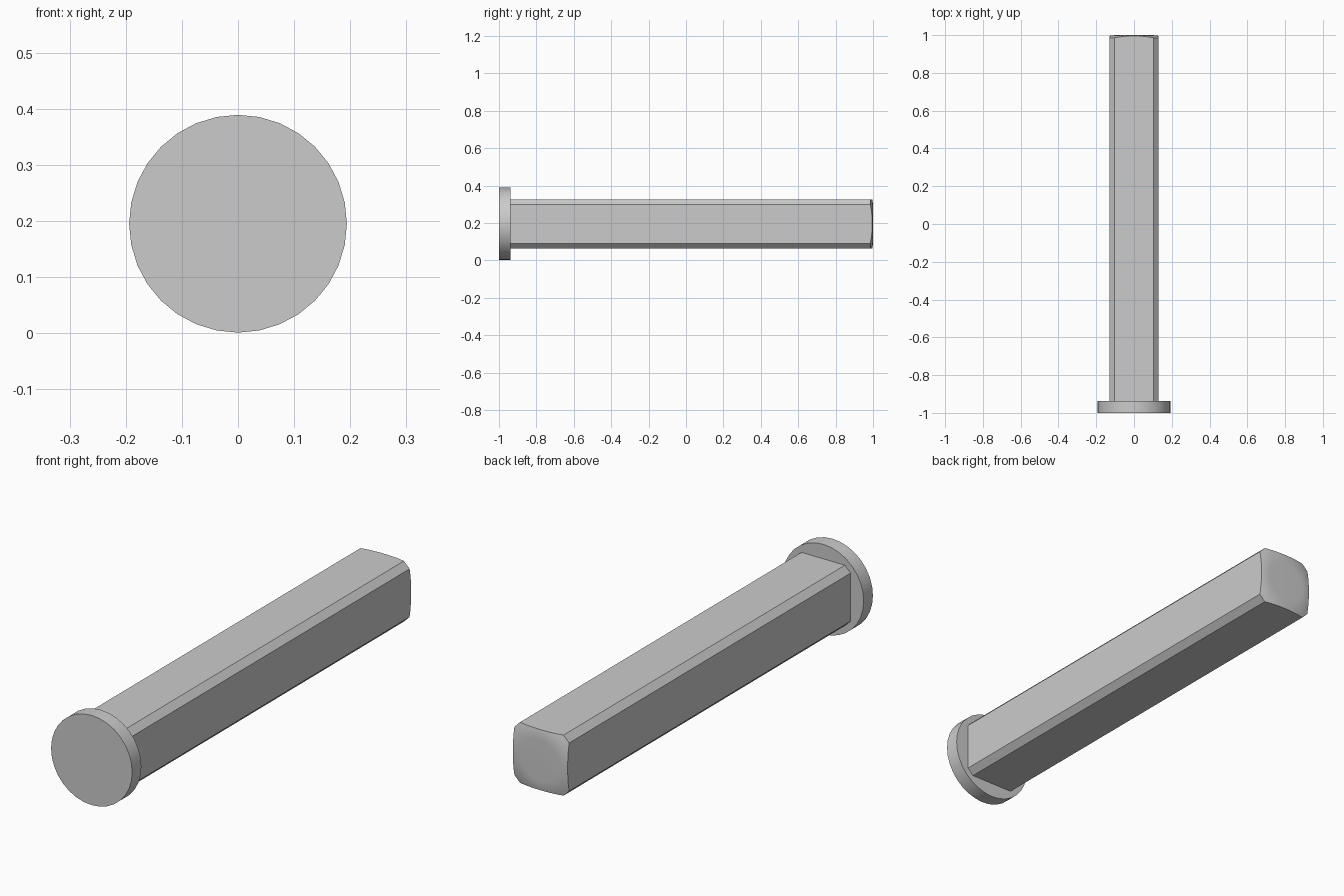
import bpy, bmesh, math

if "Cube" in bpy.data.objects:
    bpy.data.objects.remove(bpy.data.objects["Cube"])

CZ = 0.195                       # height of the pin axis
HALF, FLAT = 0.131, 0.104        # shaft half width, half width of its flat sides
Y_HEAD, Y_NECK, Y_TIP = -1.0, -0.937, 1.0

steel = bpy.data.materials.new("light grey metal")
steel.diffuse_color = (0.6, 0.6, 0.6, 1)
steel.use_nodes = True
steel.node_tree.nodes["Principled BSDF"].inputs["Base Color"].default_value = steel.diffuse_color


def finish(bm, name):
    bmesh.ops.recalc_face_normals(bm, faces=bm.faces)
    mesh = bpy.data.meshes.new(name)
    bm.to_mesh(mesh)
    bm.free()
    mesh.materials.append(steel)
    obj = bpy.data.objects.new(name, mesh)
    bpy.context.collection.objects.link(obj)
    bpy.ops.object.select_all(action='DESELECT')
    bpy.context.view_layer.objects.active = obj
    obj.select_set(True)
    bpy.ops.object.shade_smooth_by_angle(angle=math.radians(25))


def loft(rings):
    """Skin a list of equal-length point rings and cap both ends."""
    bm = bmesh.new()
    loops = [[bm.verts.new(p) for p in ring] for ring in rings]
    for a, b in zip(loops, loops[1:]):
        for i in range(len(a)):
            j = (i + 1) % len(a)
            bm.faces.new((a[i], a[j], b[j], b[i]))
    bm.faces.new(loops[0])
    bm.faces.new(loops[-1])
    return bm


# Round flat head
SIDES, RADIUS = 32, 0.194
circle = [(RADIUS * math.cos(2 * math.pi * i / SIDES),
           RADIUS * math.sin(2 * math.pi * i / SIDES)) for i in range(SIDES)]
finish(loft([[(x, y, CZ + z) for x, z in circle] for y in (Y_HEAD, Y_NECK)]),
       "pin_head")

# Square shaft outline with chamfered corners, subdivided along each side
corners = [(HALF, -FLAT), (HALF, FLAT), (FLAT, HALF), (-FLAT, HALF),
           (-HALF, FLAT), (-HALF, -FLAT), (-FLAT, -HALF), (FLAT, -HALF)]
outline = []
for k, (a, b) in enumerate(zip(corners, corners[1:] + corners[:1])):
    n = 10 if k % 2 == 0 else 2
    outline += [(a[0] + (b[0] - a[0]) * i / n, a[1] + (b[1] - a[1]) * i / n)
                for i in range(n)]

# Shaft with a gently domed tip around a flat round centre
R_FLAT, CURVE = 0.09, 2.5
rings = [[(x, Y_NECK - 0.01, CZ + z) for x, z in outline]]
for step in range(6):
    t = step / 5
    ring = []
    for x, z in outline:
        r = math.hypot(x, z)
        radius = r + (R_FLAT - r) * t
        s = radius / r
        ring.append((x * s, Y_TIP - CURVE * (radius - R_FLAT) ** 2, CZ + z * s))
    rings.append(ring)
finish(loft(rings), "square_shaft")
